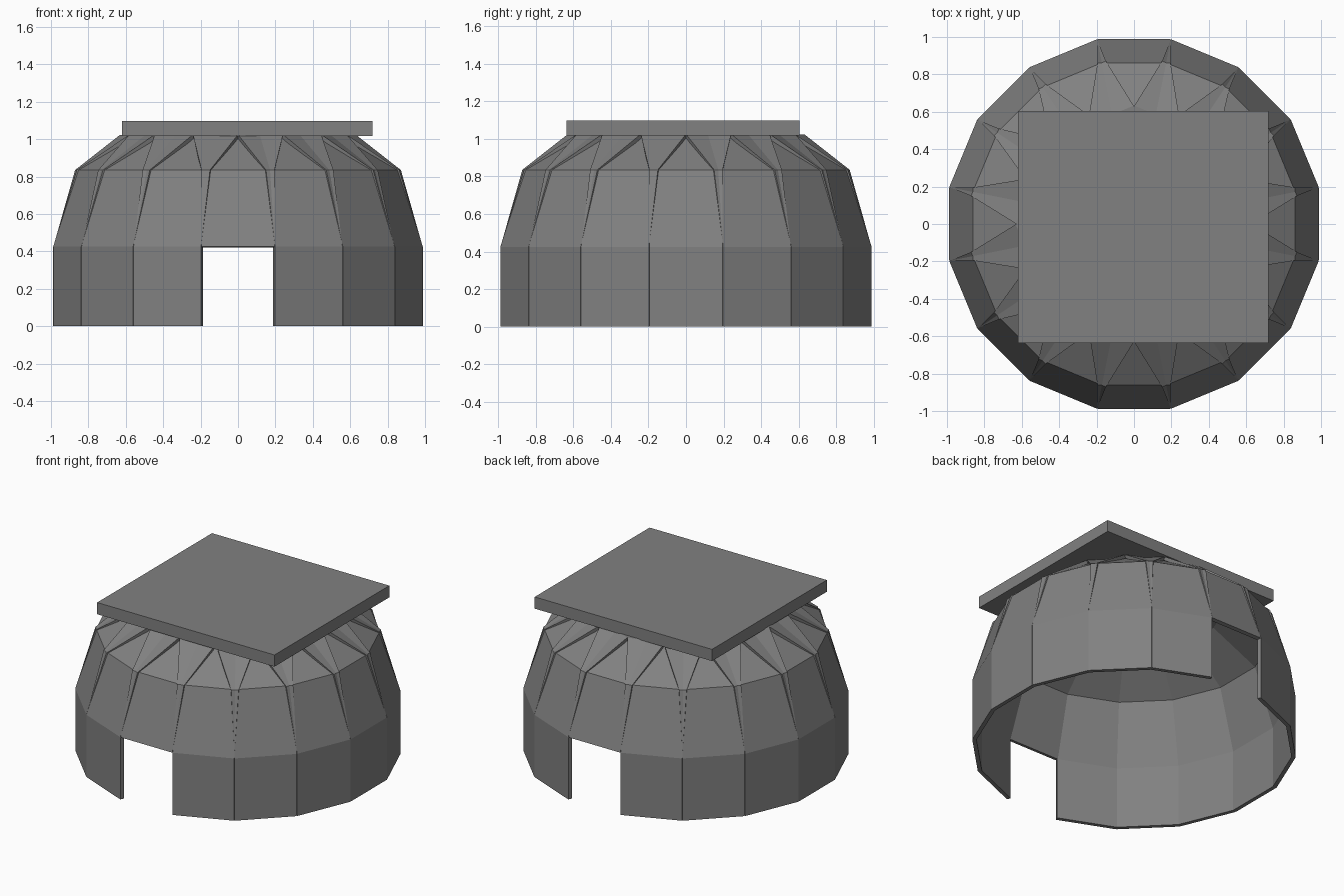
import bpy, bmesh, math
from mathutils import Matrix

if "Cube" in bpy.data.objects:
    bpy.data.objects.remove(bpy.data.objects["Cube"])

grey = bpy.data.materials.new("stone grey")
grey.diffuse_color = (0.22, 0.22, 0.22, 1)
grey.use_nodes = True
grey.node_tree.nodes["Principled BSDF"].inputs["Base Color"].default_value = grey.diffuse_color

# Panel profile: (outer radius, inner radius, outer z, inner z, half width)
PROFILE = [(0.988, 0.962, 0.0, 0.0, 0.195),
           (0.988, 0.962, 0.425, 0.42, 0.195),
           (0.862, 0.838, 0.835, 0.82, 0.195),
           (0.585, 0.545, 1.022, 1.022, 0.24)]
SIDES = 16


def finish(name, bm):
    bmesh.ops.recalc_face_normals(bm, faces=bm.faces)
    me = bpy.data.meshes.new(name)
    bm.to_mesh(me)
    bm.free()
    me.materials.append(grey)
    ob = bpy.data.objects.new(name, me)
    bpy.context.collection.objects.link(ob)
    return ob


def wall_panel(name, rows, angle):
    # One bent slab, built facing +x and turned into place
    bm = bmesh.new()
    rings = []
    for ro, ri, zo, zi, w in rows:
        pts = [(ro, -w, zo), (ro, w, zo), (ri, w, zi), (ri, -w, zi)]
        rings.append([bm.verts.new(p) for p in pts])
    for a, b in zip(rings, rings[1:]):
        for i in range(4):
            j = (i + 1) % 4
            bm.faces.new((a[i], a[j], b[j], b[i]))
    bm.faces.new(rings[0])
    bm.faces.new(rings[-1])
    bmesh.ops.transform(bm, matrix=Matrix.Rotation(angle, 4, 'Z'), verts=bm.verts)
    finish(name, bm)


# Ring of overlapping panels; front and back ones stop above the doorways
for k in range(SIDES):
    door = k in (SIDES // 4, 3 * SIDES // 4)
    wall_panel("door_lintel_panel" if door else "wall_panel",
               PROFILE[1:] if door else PROFILE, 2 * math.pi * k / SIDES)

# Off-centre square roof slab
bm = bmesh.new()
bmesh.ops.create_cube(bm, size=1)
bmesh.ops.scale(bm, vec=(1.34, 1.24, 0.08), verts=bm.verts)
bmesh.ops.translate(bm, vec=(0.05, -0.015, 1.058), verts=bm.verts)
finish("roof_slab", bm)
